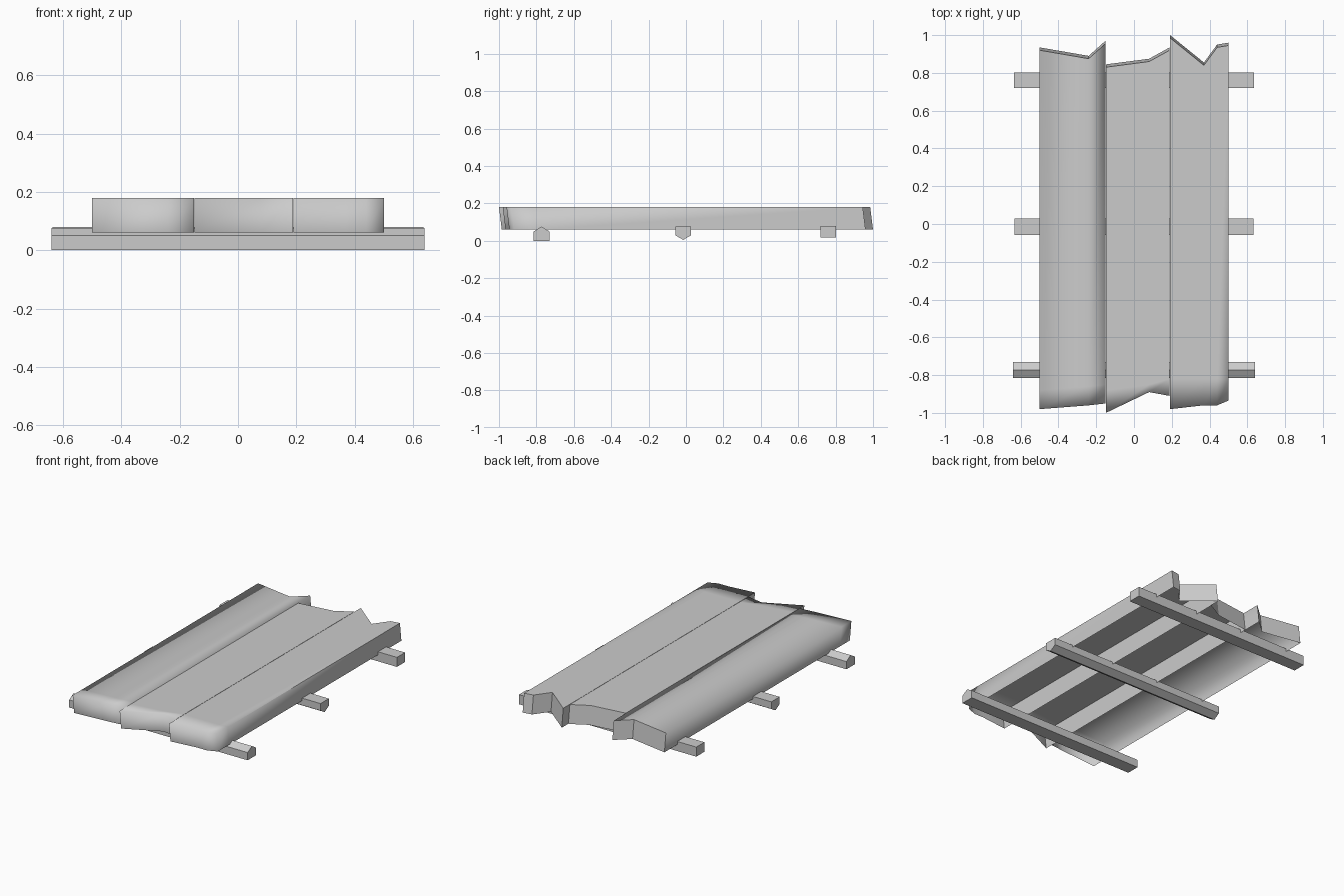
import bpy
import bmesh

cube = bpy.data.objects.get("Cube")
if cube:
    bpy.data.objects.remove(cube)

wood = bpy.data.materials.new("plain_grey")
wood.use_nodes = True
grey = (0.6, 0.6, 0.6, 1)
wood.diffuse_color = grey
wood.node_tree.nodes["Principled BSDF"].inputs["Base Color"].default_value = grey

TOP, BOTTOM, LEAN = 0.18, 0.06, 0.015


def finish(bm, name):
    mesh = bpy.data.meshes.new(name)
    bm.to_mesh(mesh)
    bm.free()
    mesh.materials.append(wood)
    obj = bpy.data.objects.new(name, mesh)
    bpy.context.collection.objects.link(obj)
    return obj


def plank(name, columns, soft_left, soft_right, soft_corner=False):
    """Hollow plank, open below. Columns hold x, front y, shoulder y, back y."""
    bm = bmesh.new()
    top = [[bm.verts.new((c[0], y, TOP)) for y in c[1:]] for c in columns]
    low = [[bm.verts.new((c[0], y + LEAN, BOTTOM)) for y in c[1:]] for c in columns]
    for i in range(len(columns) - 1):
        for j in (0, 1):
            bm.faces.new((top[i][j], top[i + 1][j], top[i + 1][j + 1], top[i][j + 1]))
        # ragged front and back ends
        bm.faces.new((low[i][0], low[i + 1][0], top[i + 1][0], top[i][0]))
        bm.faces.new((top[i][2], top[i + 1][2], low[i + 1][2], low[i][2]))
    # long side walls
    for j in (0, 1):
        bm.faces.new((top[0][j], top[0][j + 1], low[0][j + 1], low[0][j]))
        bm.faces.new((top[-1][j + 1], top[-1][j], low[-1][j], low[-1][j + 1]))
    for f in bm.faces:
        f.smooth = True

    def sharpen(a, b):
        edge = bm.edges.get((a, b))
        if edge:
            edge.smooth = False

    # crisp back end, and crisp long edges where the plank is not worn round
    for i in range(len(columns)):
        sharpen(top[i][2], low[i][2])
        if i:
            sharpen(top[i - 1][2], top[i][2])
    for side, soft in ((0, soft_left), (-1, soft_right)):
        if not soft:
            for j in (0, 1):
                if not (soft_corner and side == -1 and j == 0):
                    sharpen(top[side][j], top[side][j + 1])
            if not (soft_corner and side == -1):
                sharpen(top[side][0], low[side][0])
    return finish(bm, name)


# Three broad planks
plank("right_plank", [(-0.5, -0.98, -0.88, 0.92), (-0.24, -0.96, -0.86, 0.875),
                      (-0.151, -0.95, -0.85, 0.955)], True, True)
plank("middle_plank", [(-0.149, -1.0, -0.88, 0.83), (0.08, -0.89, -0.85, 0.86),
                       (0.189, -0.91, -0.82, 0.92)], False, False)
plank("left_plank", [(0.191, -0.98, -0.82, 0.985), (0.37, -0.96, -0.82, 0.84),
                     (0.44, -0.96, -0.82, 0.935), (0.5, -0.935, -0.82, 0.945)],
      False, False, True)


def crossbar(name, profile, half):
    """Bar along x with a (y, z) cross-section."""
    bm = bmesh.new()
    a = [bm.verts.new((-half, y, z)) for y, z in profile]
    b = [bm.verts.new((half, y, z)) for y, z in profile]
    bm.faces.new(a)
    bm.faces.new(b[::-1])
    for i in range(len(profile)):
        k = (i + 1) % len(profile)
        bm.faces.new((a[i], b[i], b[k], a[k]))
    bmesh.ops.recalc_face_normals(bm, faces=bm.faces)
    finish(bm, name)


# Supporting bars: pitched top, pointed underside, and plain square
crossbar("front_crossbar", [(-0.815, 0), (-0.73, 0), (-0.73, 0.05),
                            (-0.772, 0.076), (-0.815, 0.05)], 0.64)
crossbar("middle_crossbar", [(-0.057, 0.076), (-0.057, 0.03), (-0.015, 0.005),
                             (0.028, 0.03), (0.028, 0.076)], 0.632)
crossbar("back_crossbar", [(0.72, 0.018), (0.803, 0.018),
                           (0.803, 0.08), (0.72, 0.08)], 0.636)
